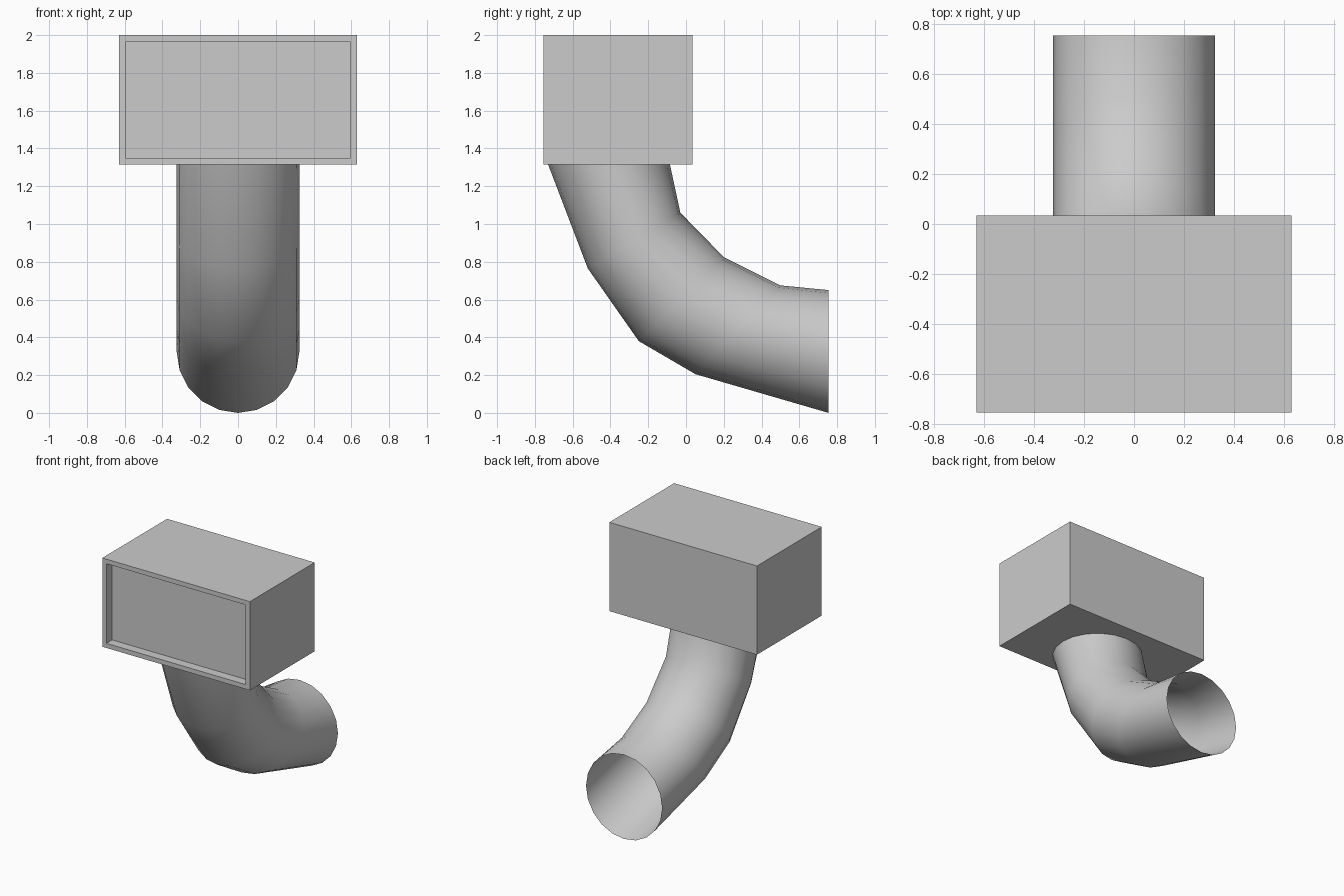
import bpy, bmesh, math
from mathutils import Vector

if "Cube" in bpy.data.objects:
    bpy.data.objects.remove(bpy.data.objects["Cube"])

grey = bpy.data.materials.new("light grey")
grey.use_nodes = True
grey.diffuse_color = (0.6, 0.6, 0.6, 1)
grey.node_tree.nodes["Principled BSDF"].inputs["Base Color"].default_value = (0.6, 0.6, 0.6, 1)


def finish(bm, name):
    mesh = bpy.data.meshes.new(name)
    bm.to_mesh(mesh)
    bm.free()
    obj = bpy.data.objects.new(name, mesh)
    bpy.context.collection.objects.link(obj)
    mesh.materials.append(grey)
    return obj


# Box head with a shallow recess in its front
bm = bmesh.new()
bmesh.ops.create_cube(bm, size=1)
bmesh.ops.scale(bm, vec=(1.26, 0.79, 0.685), verts=bm.verts)
bmesh.ops.translate(bm, vec=(0, -0.36, 1.6575), verts=bm.verts)
bm.normal_update()
front = min(bm.faces, key=lambda f: f.calc_center_median().y)
bmesh.ops.inset_region(bm, faces=[front], thickness=0.05)
pocket = bmesh.ops.extrude_discrete_faces(bm, faces=[front])["faces"][0]
bmesh.ops.translate(bm, vec=(0, 0.07, 0), verts=pocket.verts)
finish(bm, "box_head")

# Bent open pipe: each ring spans an outer and an inner point (y, z) of the bend
SIDES, RADIUS = 20, 0.325
bends = [((-0.73, 1.315), (-0.085, 1.315)),
         ((-0.52, 0.765), (-0.03, 1.06)),
         ((-0.25, 0.38), (0.2, 0.825)),
         ((0.05, 0.205), (0.5, 0.675)),
         ((0.755, 0.0), (0.755, 0.65))]
bm = bmesh.new()
rings = []
for outer, inner in bends:
    a, b = Vector((0, *outer)), Vector((0, *inner))
    mid, half = (a + b) / 2, (a - b) / 2
    ring = []
    for i in range(SIDES):
        t = math.tau * i / SIDES
        ring.append(bm.verts.new(mid + half * math.cos(t) + Vector((RADIUS * math.sin(t), 0, 0))))
    rings.append(ring)
for low, high in zip(rings, rings[1:]):
    for i in range(SIDES):
        j = (i + 1) % SIDES
        bm.faces.new((low[i], low[j], high[j], high[i]))
bmesh.ops.recalc_face_normals(bm, faces=bm.faces)
pipe = finish(bm, "bent_pipe")
bpy.ops.object.select_all(action='DESELECT')
pipe.select_set(True)
bpy.context.view_layer.objects.active = pipe
bpy.ops.object.shade_smooth_by_angle(angle=math.radians(40))
